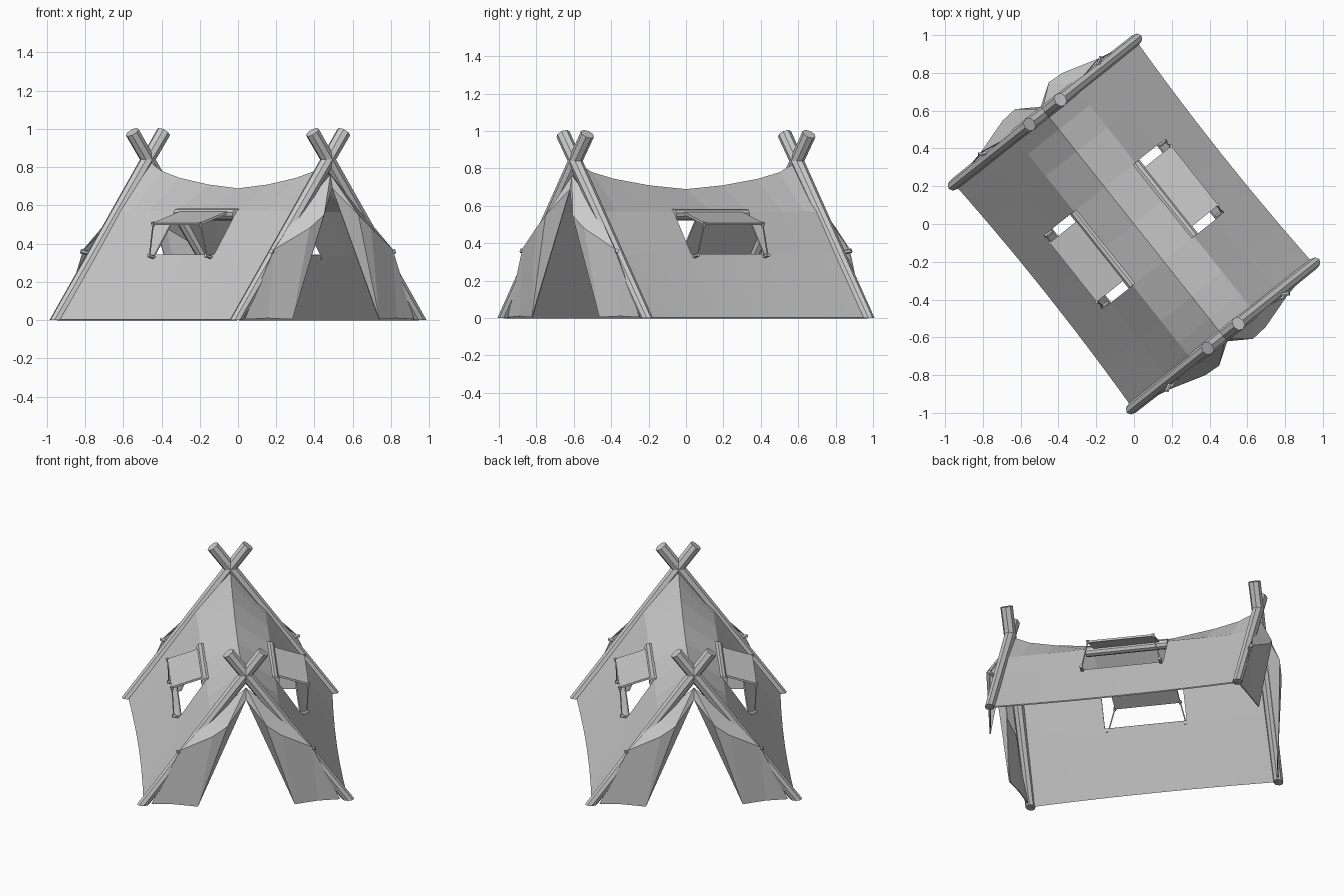
import bpy, bmesh, math
from mathutils import Vector, Matrix

if "Cube" in bpy.data.objects:
    bpy.data.objects.remove(bpy.data.objects["Cube"])

# Tent is designed with its ridge along y, then turned about z
TURN = Matrix.Rotation(math.radians(38.5), 4, 'Z')


def finish(name, bm, thick=0.0):
    bmesh.ops.recalc_face_normals(bm, faces=bm.faces)
    bm.transform(TURN)
    me = bpy.data.meshes.new(name)
    bm.to_mesh(me)
    bm.free()
    ob = bpy.data.objects.new(name, me)
    bpy.context.collection.objects.link(ob)
    if thick:
        mod = ob.modifiers.new("thickness", 'SOLIDIFY')
        mod.thickness = thick
        mod.offset = 0
    return ob


def sheet(name, verts, faces, thick=0.008):
    bm = bmesh.new()
    vs = [bm.verts.new(v) for v in verts]
    for f in faces:
        bm.faces.new([vs[i] for i in f])
    return finish(name, bm, thick)


def rod(name, a, b, r1, r2, sides=8, ground=False):
    a, b = Vector(a), Vector(b)
    d = b - a
    m = Matrix.Translation((a + b) / 2) @ d.to_track_quat('Z', 'Y').to_matrix().to_4x4()
    bm = bmesh.new()
    bmesh.ops.create_cone(bm, cap_ends=True, segments=sides, radius1=r1,
                          radius2=r2, depth=d.length, matrix=m)
    if ground:
        geom = bm.verts[:] + bm.edges[:] + bm.faces[:]
        cut = bmesh.ops.bisect_plane(bm, geom=geom, plane_co=(0, 0, 0),
                                     plane_no=(0, 0, 1), clear_inner=True)
        edges = [e for e in cut['geom_cut'] if isinstance(e, bmesh.types.BMEdge)]
        bmesh.ops.edgeloop_fill(bm, edges=edges)
    return finish(name, bm)


# Canvas roof: sagging ridge, straight shoulder, window opening each side
cols = [(-.755, .83), (-.64, .775), (-.49, .74), (-.25, .705), (0, .685),
        (.25, .705), (.49, .74), (.64, .775), (.755, .83)]
verts, faces = [], []
for y, ridge in cols:
    pinch = .02 * (1 - (y / .755) ** 2)
    half = [(.61 - pinch, 0), (.365 - pinch / 2, .34), (.205, .567)]
    verts += [(-x, y, z) for x, z in half] + [(0, y, ridge)]
    verts += [(x, y, z) for x, z in reversed(half)]
for c in range(len(cols) - 1):
    for r in range(6):
        if r in (1, 4) and c in (3, 4):
            continue
        i = c * 7 + r
        faces.append((i, i + 1, i + 8, i + 7))
sheet("canvas_roof", verts, faces)

for e, end in ((-1, "front"), (1, "back")):
    for s, side in ((-1, "left"), (1, "right")):
        tag = f"{end}_{side}"
        # Crossed end poles
        rod(f"{tag}_pole", (s * .633, e * .757, -.025), (-s * .105, e * .757, .983),
            .03, .038, 8, ground=True)
        # Door flap folded back against the pole
        flap = [(0, .775, .76), (.20, .765, .575), (.115, .865, .55),
                (.205, .858, .48), (.395, .80, .37), (.43, .79, .01),
                (.29, .82, .004), (.565, .765, .004), (0, .79, .69)]
        sheet(f"{tag}_door_flap", [(s * x, e * y, z) for x, y, z in flap],
              [(0, 1, 2), (0, 2, 8), (1, 4, 3, 2), (4, 5, 6, 3), (3, 6, 2),
               (4, 7, 5), (8, 2, 6)], .006)
        # Tie peg holding the flap
        rod(f"{tag}_flap_tie", (s * .35, e * .765, .345), (s * .415, e * .80, .36),
            .01, .012, 6)

for s, side in ((-1, "left"), (1, "right")):
    # Rolled cloth above the window
    roll = rod(f"{side}_window_roll", (s * .205, -.25, .553), (s * .205, .25, .553),
               .031, .031, 10)
    # Propped awning
    sheet(f"{side}_window_awning",
          [(s * .205, -.2, .57), (s * .205, .2, .57),
           (s * .41, .2, .503), (s * .41, -.2, .503)], [(0, 1, 2, 3)], .012)
    for e, end in ((-1, "front"), (1, "back")):
        # Guy cord and its peg
        rod(f"{side}_{end}_cord", (s * .408, e * .2, .5), (s * .40, e * .24, .335),
            .004, .004, 5)
        rod(f"{side}_{end}_peg", (s * .355, e * .24, .325), (s * .41, e * .24, .338),
            .009, .011, 6)
        rod(f"{side}_{end}_awning_knot", (s * .405, e * .2, .49), (s * .413, e * .2, .512),
            .009, .009, 6)
